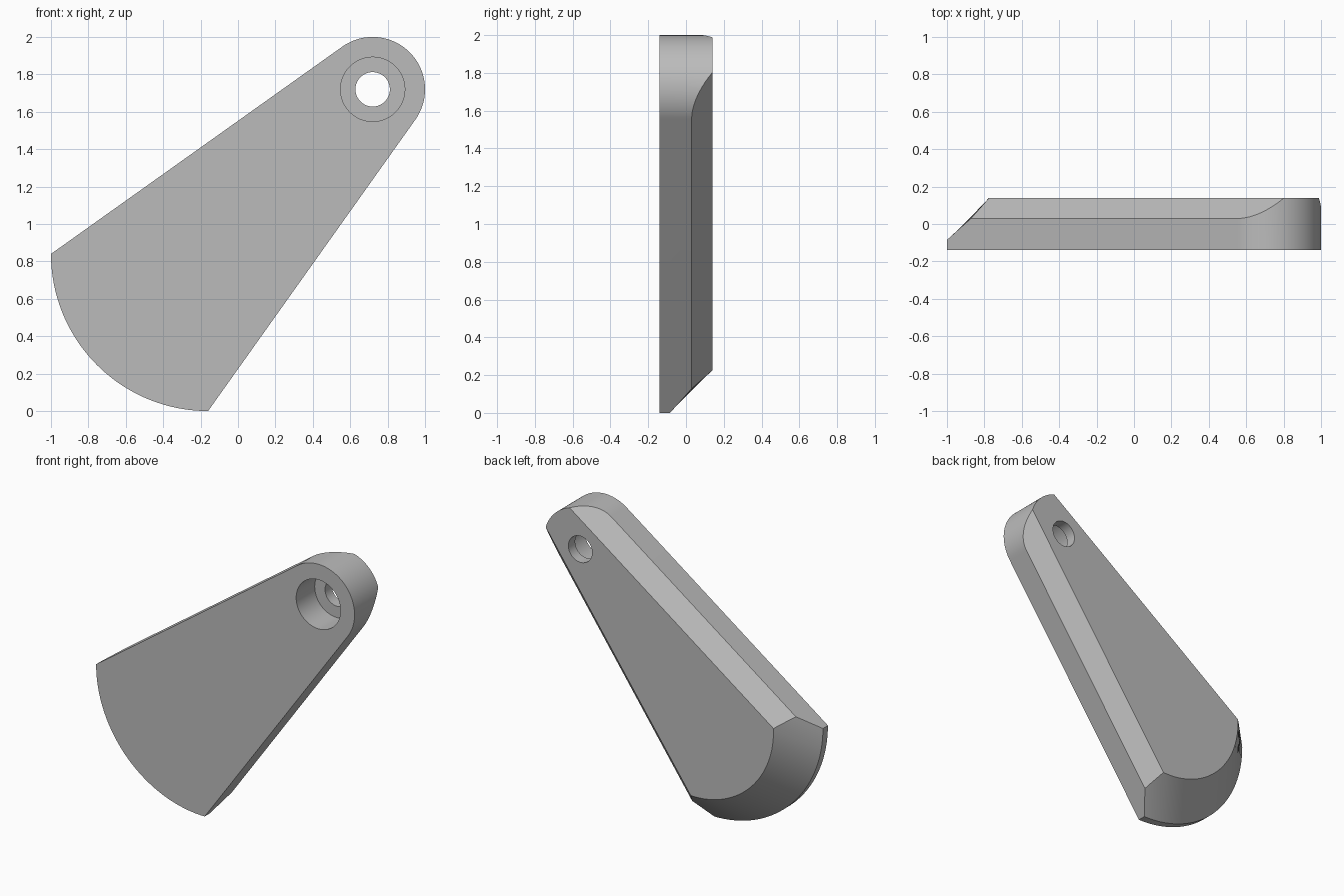
import bpy, bmesh, math
from mathutils import Vector

default = bpy.data.objects.get("Cube")
if default:
    bpy.data.objects.remove(default, do_unlink=True)

PIVOT = Vector((0.72, 0, 1.72))      # centre of the small rounded end
TIP_R, FAN_R = 0.28, 0.84            # radii of the two ends
SPAN = 0.88 * math.sqrt(2)           # distance between the end centres
FRONT, BACK = -0.14, 0.14
FAN_BEVEL_Y, SIDE_BEVEL_Y = -0.085, 0.03
SEG = 48

# Half taper of the straight sides, tangent to the tip circle
corner = Vector((SPAN + FAN_R * math.sqrt(0.5), FAN_R * math.sqrt(0.5)))
TAPER = math.atan2(corner.y, corner.x) - math.asin(TIP_R / corner.length)


def place(along, across, y):
    """Arm coordinates (along its axis, across it) to model space."""
    k = math.sqrt(0.5)
    return PIVOT + Vector((-(along + across) * k, y, (across - along) * k))


def outline(fan_r, y):
    """Closed outline: fan arc, then tip arc, joined by straight sides."""
    phi = TAPER + math.asin((TIP_R + SPAN * math.sin(TAPER)) / fan_r)
    start, end = math.pi / 2 + TAPER, 1.5 * math.pi - TAPER
    points = []
    for i in range(SEG + 1):
        a = -phi + 2 * phi * i / SEG
        points.append(place(SPAN + fan_r * math.cos(a), fan_r * math.sin(a), y))
    for i in range(SEG + 1):
        a = start + (end - start) * i / SEG
        points.append(place(TIP_R * math.cos(a), TIP_R * math.sin(a), y))
    return points


# Material
grey = bpy.data.materials.new("plain grey")
grey.use_nodes = True
colour = (0.5, 0.5, 0.5, 1)
grey.diffuse_color = colour
grey.node_tree.nodes["Principled BSDF"].inputs["Base Color"].default_value = colour

# Arm body: three outlines lofted, the last one shrunk for the fan bevel
bm = bmesh.new()
levels = [(FAN_R, FRONT), (FAN_R, FAN_BEVEL_Y), (FAN_R - (BACK - FAN_BEVEL_Y), BACK)]
rings = [[bm.verts.new(p) for p in outline(r, y)] for r, y in levels]
for low, high in zip(rings, rings[1:]):
    for i in range(len(low)):
        j = (i + 1) % len(low)
        bm.faces.new((low[i], low[j], high[j], high[i]))
bm.faces.new(rings[0])
bm.faces.new(rings[-1])

# Straight bevels along both long back edges
for side in (1, -1):
    out = place(-math.sin(TAPER), side * math.cos(TAPER), 0) - PIVOT
    cut = bmesh.ops.bisect_plane(
        bm, geom=bm.verts[:] + bm.edges[:] + bm.faces[:],
        plane_co=PIVOT + out * TIP_R + Vector((0, SIDE_BEVEL_Y, 0)),
        plane_no=out + Vector((0, 1, 0)), clear_outer=True)
    rim = [e for e in cut["geom_cut"] if isinstance(e, bmesh.types.BMEdge)]
    bmesh.ops.edgeloop_fill(bm, edges=rim)
bmesh.ops.recalc_face_normals(bm, faces=bm.faces)

mesh = bpy.data.meshes.new("arm")
bm.to_mesh(mesh)
bm.free()
arm = bpy.data.objects.new("arm", mesh)
bpy.context.collection.objects.link(arm)
mesh.materials.append(grey)


def drill(name, radius, y0, y1):
    """Cut a round hole through the arm at the pivot, from y0 to y1."""
    bpy.ops.mesh.primitive_cylinder_add(
        vertices=64, radius=radius, depth=y1 - y0,
        location=(PIVOT.x, (y0 + y1) / 2, PIVOT.z), rotation=(math.pi / 2, 0, 0))
    cutter = bpy.context.object
    cutter.name = name
    cutter.hide_render = True
    cutter.data.materials.append(grey)
    mod = arm.modifiers.new(name, 'BOOLEAN')
    mod.operation, mod.solver, mod.object = 'DIFFERENCE', 'EXACT', cutter
    bpy.ops.object.select_all(action='DESELECT')
    arm.select_set(True)
    bpy.context.view_layer.objects.active = arm
    bpy.ops.object.modifier_apply(modifier=name)
    bpy.data.objects.remove(cutter, do_unlink=True)


# Pivot hole with a wide counterbore from the front
drill("counterbore", 0.172, FRONT - 0.1, 0.065)
drill("pivot_hole", 0.092, FRONT - 0.1, BACK + 0.1)

bpy.ops.object.shade_smooth_by_angle(angle=math.radians(25))
